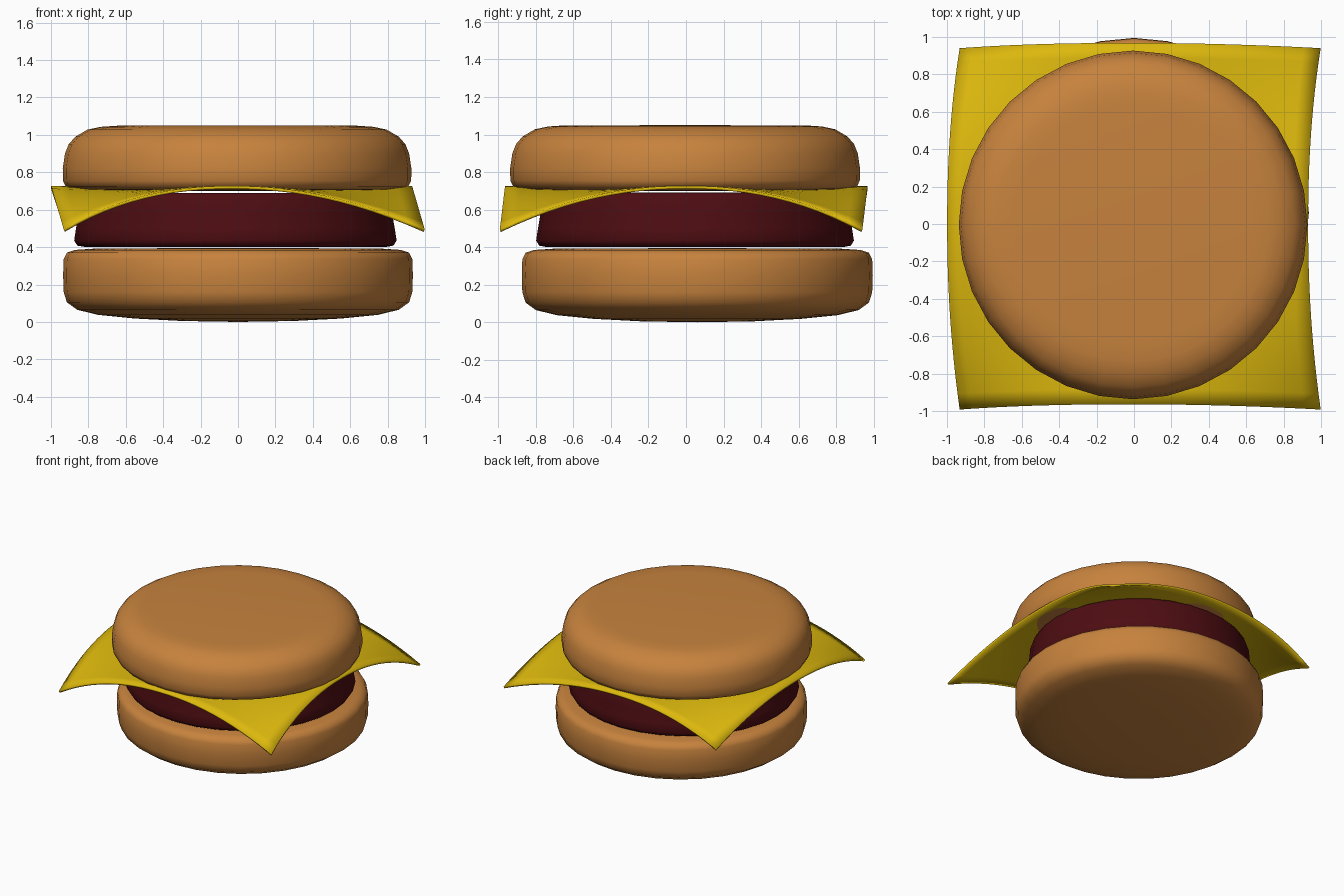
import bpy, bmesh, math

if "Cube" in bpy.data.objects:
    bpy.data.objects.remove(bpy.data.objects["Cube"])


def material(name, rgb):
    m = bpy.data.materials.new(name)
    m.diffuse_color = (*rgb, 1)
    m.use_nodes = True
    m.node_tree.nodes["Principled BSDF"].inputs["Base Color"].default_value = m.diffuse_color
    return m


def finish(bm, name, mat, angle):
    bmesh.ops.recalc_face_normals(bm, faces=bm.faces)
    mesh = bpy.data.meshes.new(name)
    bm.to_mesh(mesh)
    bm.free()
    mesh.materials.append(mat)
    ob = bpy.data.objects.new(name, mesh)
    bpy.context.collection.objects.link(ob)
    bpy.ops.object.select_all(action='DESELECT')
    ob.select_set(True)
    bpy.context.view_layer.objects.active = ob
    bpy.ops.object.shade_smooth_by_angle(angle=math.radians(angle))
    return ob


def lathe(name, profile, mat, centre, scale_y=1.0, sides=32):
    """Closed turned shape; profile runs (radius, z) from axis to axis."""
    bm = bmesh.new()
    cx, cy = centre
    rings = []
    for r, z in profile:
        n = 1 if r == 0 else sides
        rings.append([bm.verts.new((cx + r * math.cos(math.tau * i / sides),
                                    cy + scale_y * r * math.sin(math.tau * i / sides), z))
                      for i in range(n)])
    for a, b in zip(rings, rings[1:]):
        for i in range(sides):
            j = (i + 1) % sides
            if len(a) == 1:
                bm.faces.new((a[0], b[j], b[i]))
            elif len(b) == 1:
                bm.faces.new((a[i], a[j], b[0]))
            else:
                bm.faces.new((a[i], a[j], b[j], b[i]))
    return finish(bm, name, mat, 60)


bread = material("bread", (0.57, 0.225, 0.047))
meat = material("meat", (0.075, 0.004, 0.006))
yellow = material("cheese", (0.72, 0.48, 0.004))

# Lower bun, gently domed underneath
lathe("bottom_bun", [(0, 0), (0.3, 0.005), (0.55, 0.018), (0.75, 0.038),
                     (0.86, 0.065), (0.915, 0.105), (0.932, 0.16),
                     (0.935, 0.25), (0.932, 0.335), (0.915, 0.37),
                     (0.87, 0.385), (0.75, 0.393), (0, 0.395)], bread, (0.0, 0.06))

# Patty, slightly wider at its base
lathe("patty", [(0, 0.40), (0.80, 0.40), (0.845, 0.408), (0.862, 0.435),
                (0.852, 0.50), (0.838, 0.58), (0.832, 0.655),
                (0.82, 0.68), (0.79, 0.69), (0, 0.69)], meat, (-0.014, 0.048), 0.982)

# Upper bun with rounded shoulder
lathe("top_bun", [(0, 0.70), (0.75, 0.702), (0.87, 0.709), (0.915, 0.722),
                  (0.931, 0.755), (0.932, 0.82), (0.92, 0.90), (0.90, 0.95),
                  (0.865, 0.99), (0.80, 1.028), (0.73, 1.043), (0.64, 1.049),
                  (0, 1.05)], bread, (-0.005, -0.005))

# Cheese slice with drooping corners that drift sideways as they fall
bm = bmesh.new()
bmesh.ops.create_grid(bm, x_segments=24, y_segments=24, size=1)
for v in bm.verts:
    u, w = v.co.x, v.co.y
    d = abs(u * w) ** 2.15
    v.co = (0.965 * u - 0.034 + 0.067 * d, 0.966 * w + 0.002 - 0.028 * d, 0.727 - 0.232 * d)
cheese = finish(bm, "cheese_slice", yellow, 40)
for p in cheese.data.polygons:
    if p.normal.z < 0:
        cheese.data.flip_normals()
    break
solid = cheese.modifiers.new("thickness", 'SOLIDIFY')
solid.thickness = 0.016
solid.offset = -1
